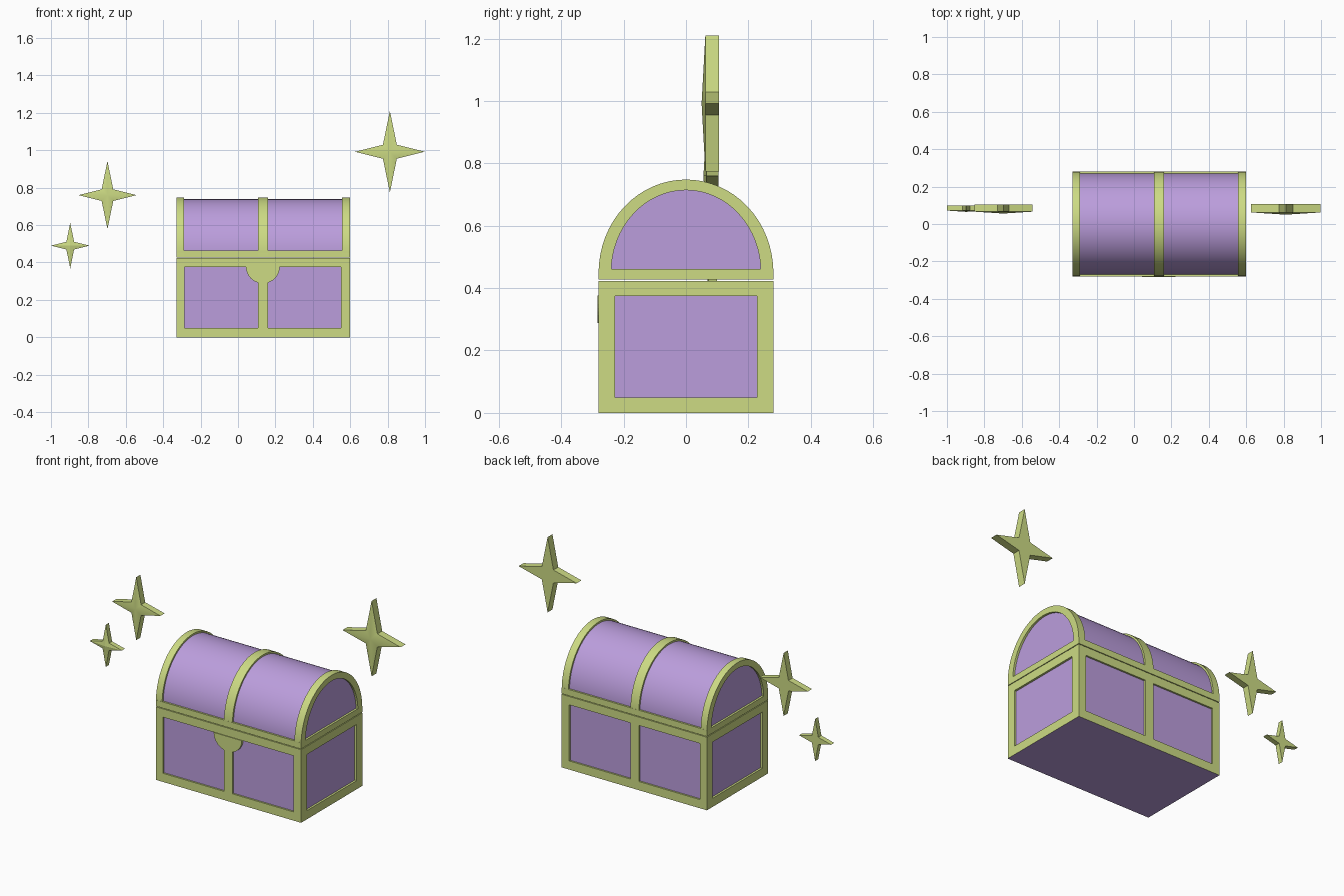
import bpy, bmesh, math

if "Cube" in bpy.data.objects:
    bpy.data.objects.remove(bpy.data.objects["Cube"])


def material(name, rgb):
    m = bpy.data.materials.new(name)
    m.diffuse_color = (*rgb, 1)
    m.use_nodes = True
    m.node_tree.nodes["Principled BSDF"].inputs["Base Color"].default_value = m.diffuse_color
    return m


GOLD = material("pale_gold", (0.61, 0.71, 0.23))
PURPLE = material("lilac", (0.50, 0.34, 0.72))

X0, X1, XC, HY = -0.33, 0.60, 0.133, 0.28   # chest extents
BASE_TOP, LID_BOT, SPRING = 0.423, 0.427, 0.45


def finish(name, bm, mat, smooth=False):
    bmesh.ops.recalc_face_normals(bm, faces=bm.faces)
    me = bpy.data.meshes.new(name)
    bm.to_mesh(me)
    bm.free()
    ob = bpy.data.objects.new(name, me)
    bpy.context.collection.objects.link(ob)
    me.materials.append(mat)
    if smooth:
        bpy.ops.object.select_all(action='DESELECT')
        ob.select_set(True)
        bpy.context.view_layer.objects.active = ob
        bpy.ops.object.shade_smooth_by_angle(angle=math.radians(30))
    return ob


def add_box(bm, x0, x1, y0, y1, z0, z1):
    vs = bmesh.ops.create_cube(bm, size=1)["verts"]
    for v in vs:
        v.co = ((x0 + x1) / 2 + v.co.x * (x1 - x0),
                (y0 + y1) / 2 + v.co.y * (y1 - y0),
                (z0 + z1) / 2 + v.co.z * (z1 - z0))


def boxes(name, mat, dims):
    bm = bmesh.new()
    for d in dims:
        add_box(bm, *d)
    return finish(name, bm, mat)


def arch(a, top, n=32):
    """Half-ellipse (y, z) points with short straight feet."""
    pts = [(a * math.cos(math.pi * i / n),
            SPRING + (top - SPRING) * math.sin(math.pi * i / n)) for i in range(n + 1)]
    return [(a, LID_BOT)] + pts + [(-a, LID_BOT)]


def arch_solid(name, x0, x1, a, top, mat):
    bm = bmesh.new()
    ends = [[bm.verts.new((x, y, z)) for y, z in arch(a, top)] for x in (x0, x1)]
    n = len(ends[0])
    for e in ends:
        bm.faces.new(e)
    for i in range(n):
        j = (i + 1) % n
        bm.faces.new((ends[0][i], ends[0][j], ends[1][j], ends[1][i]))
    return finish(name, bm, mat, True)


def arch_band(name, x0, x1):
    """Gold hoop over the lid."""
    bm = bmesh.new()
    loops = [[bm.verts.new((x, y, z)) for y, z in arch(a, top)]
             for x, a, top in ((x0, HY, 0.748), (x1, HY, 0.748),
                               (x1, 0.24, 0.714), (x0, 0.24, 0.714))]
    n = len(loops[0])
    for k in range(4):
        p, q = loops[k], loops[(k + 1) % 4]
        for i in range(n - 1):
            bm.faces.new((p[i], p[i + 1], q[i + 1], q[i]))
    for i in (0, n - 1):
        bm.faces.new([l[i] for l in loops])
    return finish(name, bm, GOLD, True)


# Base: recessed panels inside a frame of posts and rails
boxes("base_panels", PURPLE, [(X0 + .012, X1 - .012, -HY + .01, HY - .01, 0, BASE_TOP)])
frame = []
for s in (-1, 1):
    ya, yb = sorted((s * HY, s * (HY - .052)))
    frame += [(X0, X0 + .045, ya, yb, 0, BASE_TOP), (X1 - .048, X1, ya, yb, 0, BASE_TOP)]
    frame += [(XC - .027, XC + .027, ya, yb, 0, BASE_TOP)]
    frame += [(X0, X1, ya, yb, 0, .05), (X0, X1, ya, yb, .375, BASE_TOP)]
for xa in (X0, X1 - .045):
    frame += [(xa, xa + .045, -HY, HY, 0, .05), (xa, xa + .045, -HY, HY, .375, BASE_TOP)]
base = boxes("base_frame", GOLD, frame)
base.data.materials.append(PURPLE)
for f in base.data.polygons:            # underside takes the panel colour
    if f.center.z < 0.001:
        f.material_index = 1

# Lid: barrel, three hoops and a lower rim
arch_solid("lid_barrel", X0 + .012, X1 - .012, HY - .01, 0.738, PURPLE)
arch_band("lid_hoop_left", X0, X0 + .04)
arch_band("lid_hoop_middle", XC - .027, XC + .027)
arch_band("lid_hoop_right", X1 - .043, X1)
boxes("lid_rim", GOLD,
      [(X0, X1, -HY, -HY + .04, LID_BOT, .463), (X0, X1, HY - .04, HY, LID_BOT, .463),
       (X0, X0 + .04, -HY, HY, LID_BOT, .462), (X1 - .04, X1, -HY, HY, LID_BOT, .462)])

# Half-round latch plate
bm = bmesh.new()
rim = [(XC + .09 * math.cos(t), .376 - .088 * math.sin(t))
       for t in (math.pi * i / 20 for i in range(21))]
front, back = [[bm.verts.new((x, y, z)) for x, z in rim] for y in (-.284, -.268)]
bm.faces.new(front)
bm.faces.new(back)
for i in range(21):
    j = (i + 1) % 21
    bm.faces.new((front[i], front[j], back[j], back[i]))
finish("latch_plate", bm, GOLD)


# Four-pointed sparkles with a raised front centre
def sparkle(name, cx, cz, w, h, y_front, y_back, bulge):
    bm = bmesh.new()
    k = 0.2 * w
    pts = [(w, 0), (k, k), (0, h), (-k, k), (-w, 0), (-k, -k), (0, -h), (k, -k)]
    f, b = [[bm.verts.new((cx + x, y, cz + z)) for x, z in pts] for y in (y_front, y_back)]
    mid = bm.verts.new((cx, y_front - bulge, cz))
    bm.faces.new(b)
    for i in range(8):
        j = (i + 1) % 8
        bm.faces.new((f[i], f[j], b[j], b[i]))
        bm.faces.new((f[i], f[j], mid))
    finish(name, bm, GOLD, True)


sparkle("sparkle_large", .812, .992, .186, .218, .062, .106, .012)
sparkle("sparkle_medium", -.698, .76, .155, .182, .066, .104, .01)
sparkle("sparkle_small", -.897, .49, .103, .122, .072, .1, .007)
